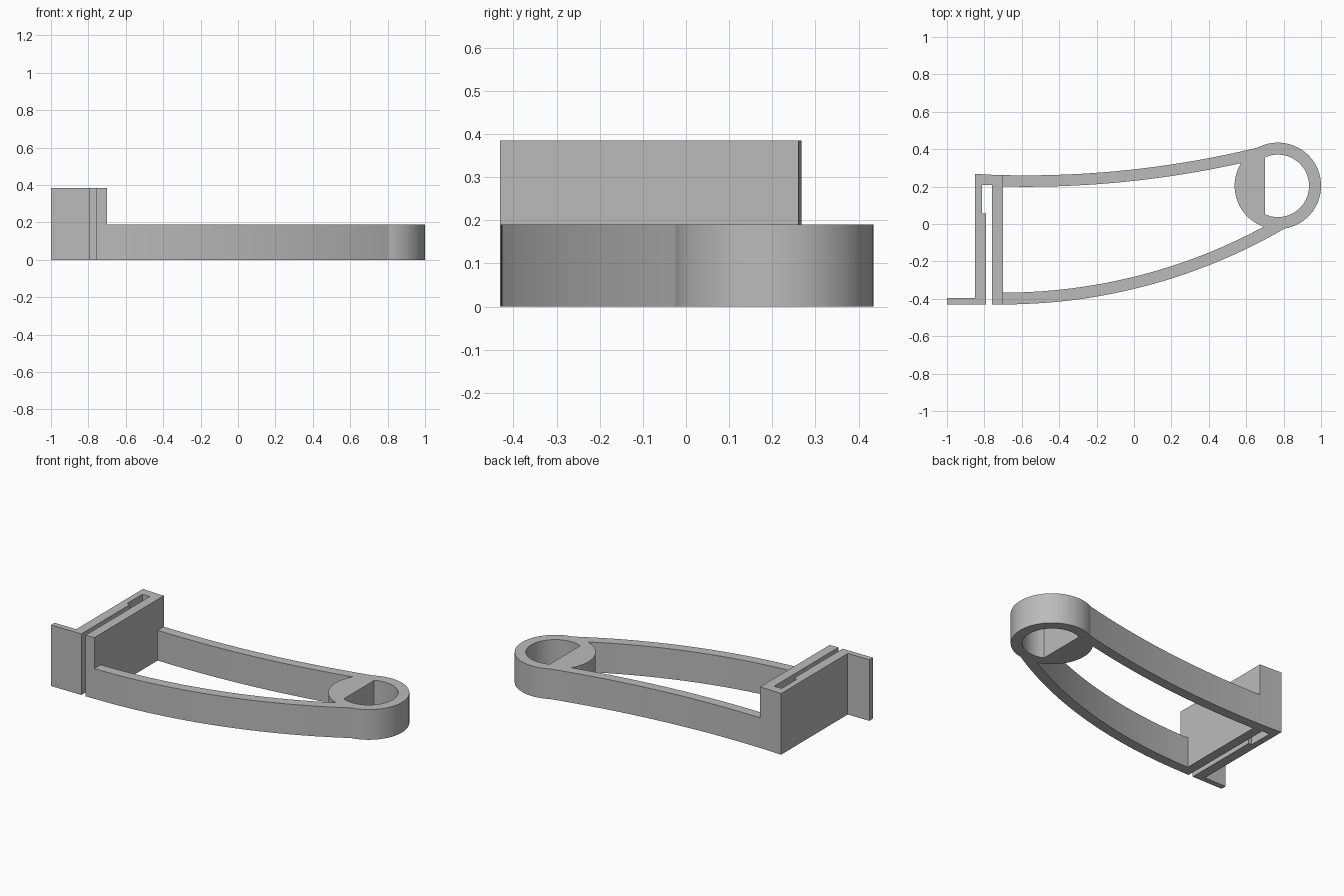
import bpy, bmesh, math

if "Cube" in bpy.data.objects:
    bpy.data.objects.remove(bpy.data.objects["Cube"])

LOW, HIGH = 0.19, 0.385          # heights of the arms and of the clip
RING = (0.769, 0.204)            # centre of the round eye

grey = bpy.data.materials.new("plain grey")
grey.diffuse_color = (0.5, 0.5, 0.5, 1)
grey.use_nodes = True
grey.node_tree.nodes["Principled BSDF"].inputs["Base Color"].default_value = grey.diffuse_color


def prism(name, outline, z0, z1):
    """Extrude a counter-clockwise outline into a closed solid."""
    bm = bmesh.new()
    face = bm.faces.new([bm.verts.new((x, y, z0)) for x, y in outline])
    geo = bmesh.ops.extrude_face_region(bm, geom=[face])["geom"]
    bmesh.ops.translate(bm, vec=(0, 0, z1 - z0),
                        verts=[v for v in geo if isinstance(v, bmesh.types.BMVert)])
    bmesh.ops.recalc_face_normals(bm, faces=bm.faces)
    mesh = bpy.data.meshes.new(name)
    bm.to_mesh(mesh)
    bm.free()
    mesh.materials.append(grey)
    ob = bpy.data.objects.new(name, mesh)
    bpy.context.collection.objects.link(ob)
    return ob


def combine(target, other, operation):
    """Apply a boolean and remove the helper."""
    bpy.context.view_layer.objects.active = target
    mod = target.modifiers.new("combine", 'BOOLEAN')
    mod.operation, mod.object, mod.solver = operation, other, 'EXACT'
    bpy.ops.object.modifier_apply(modifier=mod.name)
    bpy.data.objects.remove(other)


def arc(cx, bottom, r, x0, x1, n=32):
    """Points on the underside of a big circle whose lowest point is (cx, bottom)."""
    xs = [x0 + (x1 - x0) * i / n for i in range(n + 1)]
    return [(x, bottom + r - math.sqrt(r * r - (x - cx) ** 2)) for x in xs]


def circle(r, a0, a1, n):
    return [(RING[0] + r * math.cos(a0 + (a1 - a0) * i / n),
             RING[1] + r * math.sin(a0 + (a1 - a0) * i / n)) for i in range(n + 1)]


# round eye
body = prism("bracket", circle(0.231, 0, math.tau, 96)[:-1], 0, LOW)

# curved arms
upper = (arc(-0.58, 0.199, 5.32, -0.72, 0.70)
         + arc(-0.58, 0.26, 5.26, -0.72, 0.70)[::-1])
lower = (arc(-0.70, -0.43, 2.995, -0.72, 0.81)
         + arc(-0.70, -0.367, 2.932, -0.72, 0.81)[::-1])
for outline in (upper, lower):
    combine(body, prism("arm", outline, 0, LOW), 'UNION')

# D-shaped hole in the eye
half = math.acos((0.70 - RING[0]) / 0.167)
combine(body, prism("hole", circle(0.167, -half, half, 72), -0.1, 0.5), 'DIFFERENCE')

# tall clip: back wall, bridge, stepped front wall and side flange
clip = [(-0.70, -0.431), (-0.70, 0.261), (-0.76, 0.263), (-0.85, 0.268),
        (-0.85, -0.396), (-1.0, -0.396), (-1.0, -0.431), (-0.79, -0.431),
        (-0.79, 0.055), (-0.812, 0.055), (-0.812, 0.208), (-0.76, 0.208),
        (-0.76, -0.431)]
combine(body, prism("clip", clip[::-1], 0, HIGH), 'UNION')

bpy.ops.object.select_all(action='DESELECT')
body.select_set(True)
bpy.context.view_layer.objects.active = body
bpy.ops.object.shade_smooth_by_angle(angle=math.radians(20))
